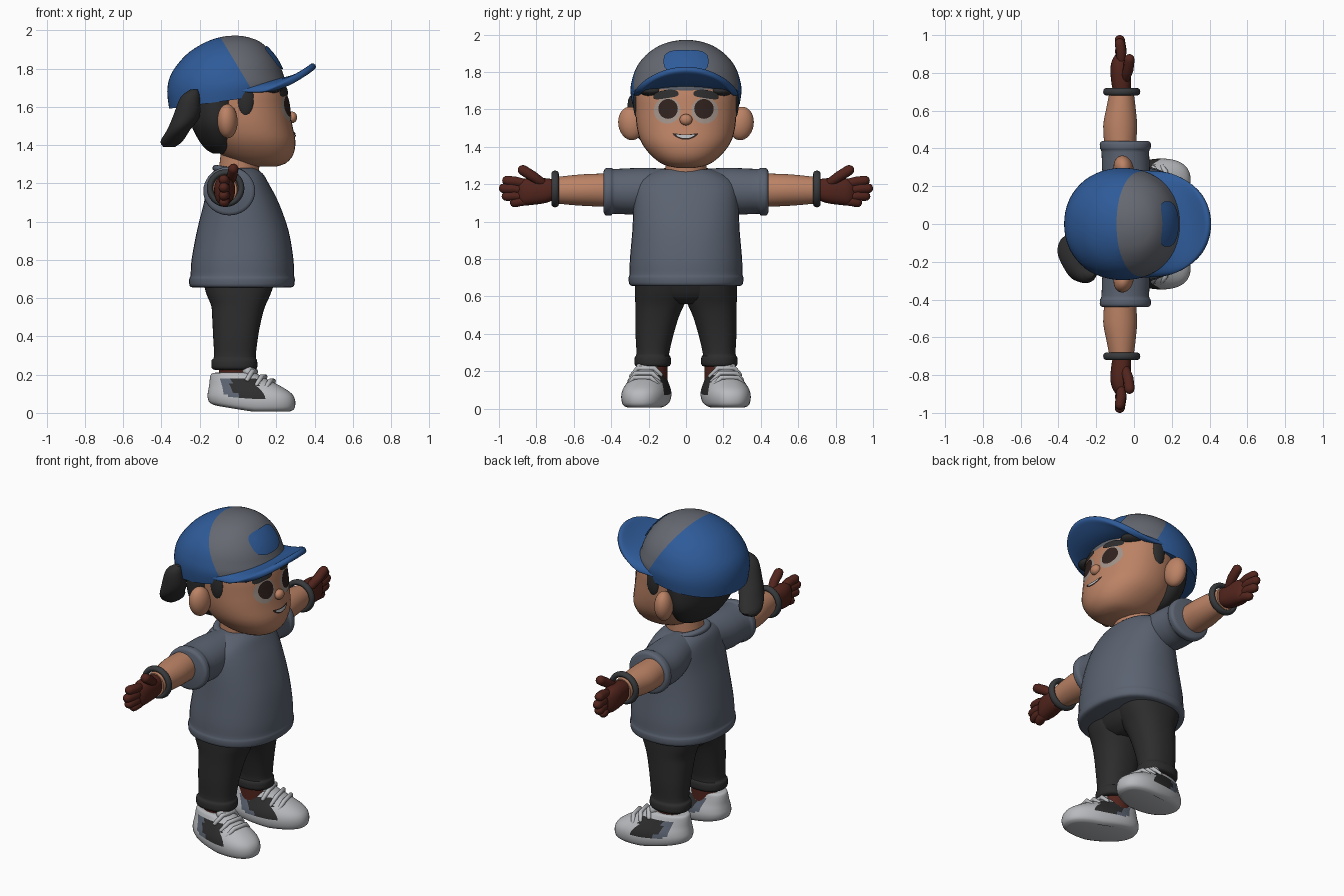
import bpy, bmesh, math
from mathutils import Matrix, Vector
from mathutils.bvhtree import BVHTree

if "Cube" in bpy.data.objects:
    bpy.data.objects.remove(bpy.data.objects["Cube"])


def mat(name, r, g, b):
    m = bpy.data.materials.new(name)
    m.diffuse_color = (r, g, b, 1)
    m.use_nodes = True
    m.node_tree.nodes["Principled BSDF"].inputs["Base Color"].default_value = m.diffuse_color
    return m


SHIRT = mat("slate_shirt", .105, .125, .165)
CAPGREY = mat("cap_grey", .13, .14, .165)
BLUE = mat("cap_blue", .028, .105, .32)
SKIN = mat("skin", .50, .225, .13)
GLOVE = mat("dark_red_brown", .085, .018, .012)
CHAR = mat("charcoal", .026, .026, .026)
WHITE = mat("shoe_white", .48, .49, .51)
BAND = mat("band_grey", .04, .042, .046)
IRIS = mat("eye_brown", .03, .016, .013)
SCLERA = mat("eye_grey", .36, .29, .25)


def finish(name, bm, material, angle=50):
    bmesh.ops.recalc_face_normals(bm, faces=bm.faces)
    me = bpy.data.meshes.new(name)
    bm.to_mesh(me)
    bm.free()
    me.materials.append(material)
    me.shade_smooth()
    me.set_sharp_from_angle(angle=math.radians(angle))
    ob = bpy.data.objects.new(name, me)
    bpy.context.collection.objects.link(ob)
    return ob


def smooth_rings(rings, n):
    """Catmull-Rom interpolation through the given section sizes."""
    out = []
    for i in range(len(rings) - 1):
        p = [rings[min(max(i + k, 0), len(rings) - 1)] for k in (-1, 0, 1, 2)]
        for j in range(n):
            t = j / n
            out.append([.5 * (2 * b + (c - a) * t + (2 * a - 5 * b + 4 * c - d) * t * t
                              + (3 * b - a - 3 * c + d) * t ** 3) for a, b, c, d in zip(*p)])
    return out + [list(rings[-1])]


def loft(name, rings, material, axis='z', s=1, segs=40, power=2.0, n=3):
    """Rings: (t, a0, a1, half_b) or (t, a0, a1, b0, b1); axis is the t direction."""
    rings = [r if len(r) == 5 else (*r[:3], -r[3], r[3]) for r in rings]
    bm = bmesh.new()
    loops = []
    for t, a0, a1, b0, b1 in smooth_rings(rings, n):
        loop = []
        for k in range(segs):
            w = 2 * math.pi * k / segs
            c, d = math.cos(w), math.sin(w)
            a = (a0 + a1) / 2 + (a1 - a0) / 2 * math.copysign(abs(c) ** (2 / power), c)
            b = (b0 + b1) / 2 + (b1 - b0) / 2 * math.copysign(abs(d) ** (2 / power), d)
            loop.append(bm.verts.new((a, s * b, t) if axis == 'z' else (a, s * t, b)))
        loops.append(loop)
    for p, q in zip(loops, loops[1:]):
        for k in range(segs):
            bm.faces.new((p[k], p[k - 1], q[k - 1], q[k]))
    bm.faces.new(loops[0])
    bm.faces.new(loops[-1])
    return finish(name, bm, material)


def ball(name, loc, size, material, rot=(0, 0, 0)):
    bm = bmesh.new()
    bmesh.ops.create_uvsphere(bm, u_segments=28, v_segments=16, radius=1)
    ob = finish(name, bm, material, 180)
    ob.location, ob.scale, ob.rotation_euler = loc, size, rot
    return ob


def ring(name, loc, scale, minor, material, rot):
    bpy.ops.mesh.primitive_torus_add(major_segments=40, minor_segments=12, major_radius=.1,
                                     minor_radius=minor, location=loc, rotation=rot)
    ob = bpy.context.object
    ob.name, ob.scale = name, scale
    ob.data.materials.append(material)
    ob.data.shade_smooth()
    return ob


def tube(name, pts, radius, material):
    """Round-ended tube through a few points."""
    cu = bpy.data.curves.new(name, 'CURVE')
    cu.dimensions, cu.bevel_depth, cu.bevel_resolution = '3D', radius, 3
    cu.use_fill_caps = True
    P = [Vector(p) for p in pts]
    d0, d1 = (P[0] - P[1]).normalized() * radius, (P[-1] - P[-2]).normalized() * radius
    path = [(P[0], .9)] + [(p, 1) for p in P[1:-1]]
    path = [(P[0] + d0 * .6, .5)] + path
    path += [(P[-1] - d1, 1), (P[-1] - d1 * .5, .87), (P[-1] - d1 * .13, .5), (P[-1], .1)]
    sp = cu.splines.new('POLY')
    sp.points.add(len(path) - 1)
    for q, (co, r) in zip(sp.points, path):
        q.co, q.radius = (*co, 1), r
    sp.use_smooth = True
    cu.materials.append(material)
    ob = bpy.data.objects.new(name, cu)
    bpy.context.collection.objects.link(ob)
    bpy.ops.object.select_all(action='DESELECT')
    ob.select_set(True)
    bpy.context.view_layer.objects.active = ob
    bpy.ops.object.convert(target='MESH')
    return bpy.context.object


def decal(name, target, cy, cz, hy, hz, material, off=.005, power=2.0, tilt=0, bend=0):
    """Thin plate laid on the +x side of a target."""
    tree = BVHTree.FromPolygons([v.co for v in target.data.vertices],
                                [p.vertices for p in target.data.polygons])
    bm = bmesh.new()

    def put(u, v):
        v += bend * u * u
        y = cy + u * hy * math.cos(tilt) - v * hz * math.sin(tilt)
        z = cz + u * hy * math.sin(tilt) + v * hz * math.cos(tilt)
        hit = tree.ray_cast(Vector((2, y, z)), Vector((-1, 0, 0)))[0]
        return bm.verts.new(((hit.x if hit else 0) + off, y, z))
    prev, mid = None, put(0, 0)
    for r in (.25, .5, .75, 1):
        loop = []
        for k in range(32):
            c, d = math.cos(k * math.pi / 16), math.sin(k * math.pi / 16)
            loop.append(put(r * math.copysign(abs(c) ** (2 / power), c),
                            r * math.copysign(abs(d) ** (2 / power), d)))
        for k in range(32):
            bm.faces.new((prev[k - 1], loop[k - 1], loop[k], prev[k]) if prev else (mid, loop[k - 1], loop[k]))
        prev = loop
    ob = finish(name, bm, material, 180)
    if sum(p.normal.x for p in ob.data.polygons) < 0:
        ob.data.flip_normals()
    return ob


# head, neck, hair
head = loft("head", [(1.288, .06, .2, .05), (1.305, -.01, .25, .12), (1.35, -.09, .289, .182),
                     (1.42, -.15, .3, .237), (1.5, -.18, .285, .262), (1.6, -.2, .268, .27),
                     (1.7, -.2, .25, .268), (1.8, -.18, .2, .22)], SKIN, power=2.15)
loft("neck", [(1.18, -.11, .11, .115), (1.27, -.1, .11, .11), (1.36, -.09, .12, .11)], SKIN)
loft("back_hair", [(1.355, -.13, -.03, .09), (1.39, -.18, 0, .18), (1.48, -.235, .02, .255),
                   (1.56, -.255, .03, .278), (1.68, -.26, .05, .28)], CHAR)
loft("hair_tail", [(1.69, -.25, -.21, -.28, -.25), (1.65, -.3, -.2, -.31, -.22),
                   (1.55, -.34, -.2, -.31, -.17), (1.48, -.37, -.25, -.29, -.11),
                   (1.42, -.405, -.29, -.22, -.06), (1.39, -.39, -.33, -.17, -.1)], CHAR)
ball("nose", (.283, 0, 1.545), (.026, .034, .03), SKIN)
decal("mouth", head, -.003, 1.452, .068, .014, IRIS, .004, bend=1.3)
decal("teeth", head, -.003, 1.454, .05, .008, WHITE, .007, bend=1.3)
for s in (-1, 1):
    ball("ear", (-.055, s * .295, 1.525), (.052, .068, .09), SKIN, (s * -.15, 0, s * .25))
    ball("ear_rim_bump", (-.03, s * .285, 1.53), (.022, .045, .05), SKIN)
    ball("sideburn", (.04, s * .258, 1.64), (.045, .025, .09), CHAR)
    ball("fringe", (.165, s * .185, 1.7), (.07, .065, .03), CHAR)
    decal("eye_surround", head, s * .1, 1.594, .072, .07, SCLERA, .003)
    decal("eye", head, s * .096, 1.603, .052, .053, IRIS, .007)
    decal("eyebrow", head, s * .108, 1.682, .068, .022, CHAR, .008, 2.6, -s * .15, -.3)

# cap: dome with a tilted lower edge, cut along a plane into two colours
cap = loft("cap_dome", [(1.59, -.36, .24, .288), (1.68, -.37, .252, .297), (1.76, -.355, .24, .288),
                        (1.83, -.31, .212, .262), (1.89, -.25, .17, .215), (1.94, -.165, .115, .145),
                        (1.965, -.09, .05, .07), (1.972, -.03, 0, .015)], BLUE, segs=56, power=2.1)
cap.data.materials.append(CAPGREY)
bm = bmesh.new()
bm.from_mesh(cap.data)
for v in bm.verts:
    v.co.z += .14 * (v.co.x + .36) * max(0, min(1, (1.76 - v.co.z) / .17))
cut_n = Vector((1, 0, .6))
bmesh.ops.bisect_plane(bm, geom=bm.verts[:] + bm.edges[:] + bm.faces[:],
                       plane_co=(-.09, 0, 1.96), plane_no=cut_n)
for f in bm.faces:
    c = f.calc_center_median()
    f.material_index = int((c - Vector((-.09, 0, 1.96))).dot(cut_n) > 0 and f.normal.z > -.5)
bm.to_mesh(cap.data)
bm.free()
decal("cap_badge", cap, 0, 1.857, .12, .062, BLUE, .009, 3)

# brim: arched sheet from the dome's front to a rounded outer edge
bm = bmesh.new()
rows = []
for i in range(33):
    a = math.radians(-88 + 176 * i / 32)
    c, d = max(0, math.cos(a)), math.sin(a)
    p = Vector((-.06 + .28 * c, .275 * d, 1.675 + .06 * c))
    q = Vector((.1 + .305 * c ** .75, .262 * d, 1.672 + .15 * c ** 1.3))
    row = []
    for j in range(9):
        t = j / 8
        w = p.lerp(q, t)
        w.z -= .02 * math.sin(t * math.pi) * c
        row.append(bm.verts.new(w))
    rows.append(row)
for r0, r1 in zip(rows, rows[1:]):
    for j in range(8):
        bm.faces.new((r0[j], r0[j + 1], r1[j + 1], r1[j]))
brim = finish("cap_brim", bm, BLUE, 180)
m = brim.modifiers.new("thickness", 'SOLIDIFY')
m.thickness, m.offset = .035, 0
m = brim.modifiers.new("soft_edge", 'SUBSURF')
m.levels = m.render_levels = 1

# shirt
loft("shirt_body", [(.655, -.235, .275, .285), (.665, -.253, .293, .303), (.7, -.255, .297, .307),
                    (.72, -.248, .293, .302), (.8, -.243, .29, .3), (.95, -.215, .265, .287),
                    (1.1, -.178, .212, .28), (1.2, -.157, .16, .268), (1.25, -.14, .13, .21),
                    (1.28, -.11, .09, .14)], SHIRT, power=2.25)
ring("collar", (0, 0, 1.258), (1.15, 1.3, 1), .018, SHIRT, (0, .18, 0))

for s in (-1, 1):
    # sleeve, arm, bracelet
    loft("sleeve", [(.1, -.13, .08, 1.08, 1.284), (.25, -.165, .085, 1.04, 1.287),
                    (.38, -.172, .08, 1.042, 1.282), (.4, -.18, .088, 1.034, 1.287),
                    (.43, -.18, .088, 1.034, 1.285), (.44, -.165, .072, 1.05, 1.27)], SHIRT, 'y', s)
    loft("arm", [(.4, -.155, .01, 1.08, 1.257), (.52, -.163, .016, 1.083, 1.255),
                 (.62, -.145, .008, 1.09, 1.247), (.72, -.125, -.005, 1.1, 1.235)], SKIN, 'y', s)
    ring("bracelet", (-.065, s * .7, 1.175), (.82, .82, 1), .02, BAND, (math.pi / 2, 0, 0))
    # gloved hand
    loft("palm", [(.7, -.11, -.02, 1.12, 1.225), (.75, -.12, -.015, 1.1, 1.232),
                  (.82, -.125, -.02, 1.09, 1.235), (.87, -.115, -.03, 1.088, 1.228),
                  (.9, -.095, -.05, 1.11, 1.21)], GLOVE, 'y', s, 28, 2.4)
    for y0, z0, y1, z1 in ((.84, 1.2, .982, 1.222), (.85, 1.168, 1.0, 1.178),
                           (.85, 1.135, .985, 1.135), (.83, 1.113, .94, 1.097)):
        tube("finger", [(-.07, s * y0, z0), (-.067, s * (y0 + y1) / 2, (z0 + z1) / 2 + .004),
                        (-.08, s * y1, z1)], .027, GLOVE)
    tube("thumb", [(-.05, s * .76, 1.2), (-.03, s * .82, 1.243), (-.022, s * .895, 1.29)], .028, GLOVE)
    # trouser leg and sock
    loft("trouser_leg", [(.225, -.12, .085, .1, .255), (.235, -.138, .1, .082, .274),
                         (.275, -.138, .1, .082, .274), (.295, -.125, .093, .09, .265),
                         (.4, -.13, .105, .066, .27), (.5, -.135, .125, .035, .27),
                         (.56, -.14, .143, .008, .271), (.62, -.165, .17, -.01, .273),
                         (.68, -.18, .19, -.01, .273)], CHAR, s=s, power=2.3)
    loft("sock", [(.14, -.1, .07, .1, .25), (.26, -.1, .07, .1, .25)], GLOVE, s=s, n=1)
    # shoe: shaped upper and sole with side panels
    shoe = loft("shoe", [(.006, -.12, .27, .09), (.02, -.15, .297, .115), (.06, -.16, .303, .125),
                         (.1, -.157, .285, .12), (.14, -.152, .225, .103), (.18, -.148, .145, .085),
                         (.205, -.14, .1, .074), (.21, -.12, .08, .06)], WHITE, segs=48, power=2.3)
    for extra in (CHAR, SHIRT):
        shoe.data.materials.append(extra)
    for p in shoe.data.polygons:
        x, y, z = p.center
        if .07 < z < .185 and abs(y) > .03 and p.normal.z < .9:
            u = x + .5 * (z - .1)
            p.material_index = 1 if .01 < u < .15 else 2 if -.05 < u <= .01 else 0
    for v in shoe.data.vertices:
        v.co.z += .16 * max(0, .1 - v.co.x) * max(0, 1 - v.co.z / .15)
    place = Matrix.Translation((0, s * .198, 0)) @ Matrix.Rotation(s * .2, 4, 'Z')
    parts = [shoe, ball("shoe_tongue", (.06, 0, .215), (.035, .06, .045), WHITE, (0, -.3, 0))]
    for x, z in ((.085, .222), (.135, .195), (.18, .172)):
        parts.append(tube("shoe_strap", [(x - .02, -.085, z - .05), (x, -.045, z - .005), (x, .045, z - .005),
                                         (x - .02, .085, z - .05)], .013, WHITE))
    for ob in parts:
        ob.matrix_world = place @ ob.matrix_basis
loft("trouser_seat", [(.56, -.1, .1, .12), (.6, -.15, .155, .24), (.68, -.18, .19, .27)], CHAR)
